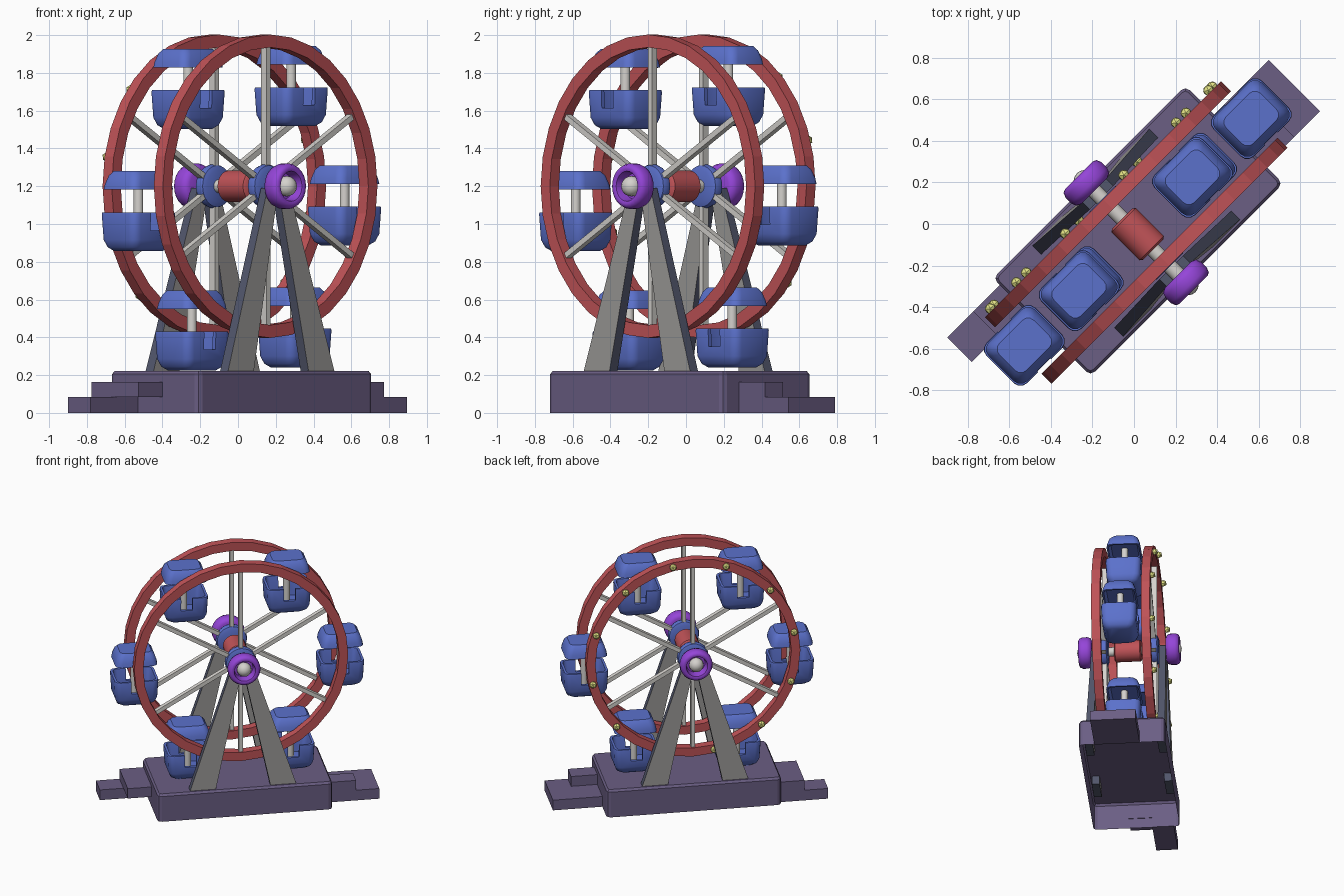
import bpy, bmesh, math
from mathutils import Matrix, Vector

if "Cube" in bpy.data.objects:
    bpy.data.objects.remove(bpy.data.objects["Cube"])

RZ = Matrix.Rotation(math.radians(45), 4, 'Z')   # whole model stands diagonally
CX, CY, CZ = -0.022, -0.037, 1.2                 # wheel centre (local frame, axle along y)

def mat(name, c):
    m = bpy.data.materials.new(name)
    m.diffuse_color = (*c, 1)
    m.use_nodes = True
    m.node_tree.nodes["Principled BSDF"].inputs["Base Color"].default_value = m.diffuse_color
    return m

RED = mat("red", (.52, .085, .095))
BLUE = mat("blue", (.105, .165, .60))
PURPLE = mat("purple", (.30, .06, .69))
BASE = mat("dusky_violet", (.145, .112, .23))
LIGHT = mat("light_grey", (.66, .64, .61))
GREY = mat("mid_grey", (.33, .32, .31))
SLATE = mat("slate", (.085, .095, .15))
YELLOW = mat("pale_yellow", (.82, .82, .25))

def finish(name, bm, *mats, loc=(0, 0, 0), smooth=None, recalc=True):
    if recalc:
        bmesh.ops.recalc_face_normals(bm, faces=bm.faces)
    me = bpy.data.meshes.new(name)
    bm.to_mesh(me)
    bm.free()
    for m in mats:
        me.materials.append(m)
    if smooth:
        me.polygons.foreach_set("use_smooth", [True] * len(me.polygons))
        me.set_sharp_from_angle(angle=math.radians(smooth))
    return place(name, me, loc)

def place(name, me, loc):
    ob = bpy.data.objects.new(name, me)
    bpy.context.collection.objects.link(ob)
    ob.matrix_world = RZ @ Matrix.Translation(loc)
    return ob

def loft(loops, cap_start=True, cap_end=True, closed=False):
    bm = bmesh.new()
    rings = [[bm.verts.new(p) for p in lp] for lp in loops]
    n = len(rings[0])
    pairs = list(zip(rings, rings[1:])) + ([(rings[-1], rings[0])] if closed else [])
    for a, b in pairs:
        for i in range(n):
            j = (i + 1) % n
            bm.faces.new((a[i], a[j], b[j], b[i]))
    if cap_start and not closed:
        bm.faces.new(rings[0][::-1])
    if cap_end and not closed:
        bm.faces.new(rings[-1])
    return bm

def rrect(w, d, r, z, n=3):
    pts = []
    for k, (sx, sy) in enumerate(((1, 1), (-1, 1), (-1, -1), (1, -1))):
        for i in range(n + 1):
            a = math.radians(90 * k + 90 * i / n)
            pts.append((sx * (w / 2 - r) + r * math.cos(a), sy * (d / 2 - r) + r * math.sin(a), z))
    return pts

def lathe(profile, n, **kw):
    # profile of (radius, y) turned about the axle
    return loft([[(r * math.cos(2 * math.pi * i / n), y, r * math.sin(2 * math.pi * i / n))
                  for i in range(n)] for r, y in profile], **kw)

def box(x0, x1, y0, y1, z0, z1):
    return loft([[(x0, y0, z), (x1, y0, z), (x1, y1, z), (x0, y1, z)] for z in (z0, z1)])

# base: hollow below, with soft edges
finish("base", loft([rrect(1.31, .665, .03, 0, 2), rrect(1.31, .665, .03, .205, 2),
                     rrect(1.285, .64, .02, .222, 2)], cap_start=False), BASE, loc=(-.01, CY, 0))

# two steps at each end
finish("left_low_step", box(-1.022, -.66, .083, .25, 0, .083), BASE)
finish("left_high_step", box(-.845, -.66, -.10, .25, .083, .163), BASE)
finish("right_low_step", box(.64, 1.016, -.25, .10, 0, .083), BASE)
finish("right_high_step", box(.64, .842, -.25, -.115, .083, .163), BASE)

# axle and drum
finish("axle", lathe([(.036, -.38), (.036, .38)], 16), LIGHT, loc=(CX, CY, CZ), smooth=40)
finish("drum", lathe([(.07, -.105), (.083, -.095), (.083, .095), (.07, .105)], 20), RED,
       loc=(CX, CY - .01, CZ), smooth=40)

for s, side in ((-1, "front"), (1, "back")):
    # wheel rim
    finish(side + "_rim", lathe([(.735, -.034), (.803, -.034), (.803, .034), (.735, .034)], 32, closed=True),
           RED, loc=(CX, CY + s * .192, CZ))
    # spokes
    bm = bmesh.new()
    for k in range(6):
        b = box(.05, .75, -.02, .02, -.015, .015)
        b.transform(Matrix.Rotation(math.radians(30 + 60 * k), 4, 'Y'))
        tmp = bpy.data.meshes.new("tmp")
        b.to_mesh(tmp)
        b.free()
        bm.from_mesh(tmp)
        bpy.data.meshes.remove(tmp)
    finish(side + "_spokes", bm, LIGHT, loc=(CX, CY + s * .192, CZ))
    # hub
    finish(side + "_hub", lathe([(.085, -.035), (.11, -.025), (.118, 0), (.11, .025), (.085, .035)], 24),
           BLUE, loc=(CX, CY + s * .195, CZ), smooth=50)
    # hollow end cap with a round axle nut
    prof = [(.09, .285), (.112, .295), (.121, .32), (.121, .36), (.112, .382), (.095, .39),
            (.08, .384), (.075, .36), (.07, .325)]
    finish(side + "_cap", lathe([(r, s * y) for r, y in prof], 24), PURPLE, loc=(CX, CY, CZ), smooth=50)
    bm = bmesh.new()
    bmesh.ops.create_uvsphere(bm, u_segments=16, v_segments=10, radius=.054)
    finish(side + "_axle_nut", bm, LIGHT, loc=(CX, CY + s * .35, CZ), smooth=60)
    # tapered legs: grey broad faces, slate edges
    for t, hand in ((-1, "left"), (1, "right")):
        def section(xc, w, yc, d, z):
            return [(t * xc + a * w / 2, s * yc + b * d / 2, z)
                    for a, b in ((-1, -1), (1, -1), (1, 1), (-1, 1))]
        bm = loft([section(.318, .20, .28, .06, .16), section(.04, .08, .262, .05, 1.19)])
        bm.normal_update()
        for f in bm.faces:
            f.material_index = 0 if abs(f.normal.y) > .7 else 1
        finish(f"{side}_{hand}_leg", bm, GREY, SLATE, loc=(CX, CY, 0))

# bulbs on the back rim
for k in range(12):
    a = math.radians(18.5 + 30 * k)
    bm = bmesh.new()
    bmesh.ops.create_icosphere(bm, subdivisions=1, radius=.029)
    finish("bulb", bm, YELLOW,
           loc=(CX + .77 * math.cos(a), CY + .238, CZ + .77 * math.sin(a)))

# cabin tub with a doorway notch in both broad sides (z = 0 is the roof edge)
tub = finish("tub_helper", loft([
    rrect(.23, .18, .04, -.325), rrect(.285, .23, .045, -.305), rrect(.315, .262, .045, -.265),
    rrect(.33, .275, .045, -.13), rrect(.325, .27, .043, -.12),
    rrect(.29, .235, .035, -.12), rrect(.285, .23, .035, -.13), rrect(.26, .21, .03, -.28)]), BLUE)
cutter = finish("notch_cutter", box(-.043, .043, -.2, .2, -.215, -.05), BLUE)
cutter.hide_render = True
mod = tub.modifiers.new("notch", 'BOOLEAN')
mod.operation, mod.object, mod.solver = 'DIFFERENCE', cutter, 'EXACT'
bpy.context.view_layer.update()
tub_mesh = bpy.data.meshes.new_from_object(tub.evaluated_get(bpy.context.evaluated_depsgraph_get()))
tub_mesh.polygons.foreach_set("use_smooth", [True] * len(tub_mesh.polygons))
tub_mesh.set_sharp_from_angle(angle=math.radians(35))
bpy.data.objects.remove(tub)
bpy.data.objects.remove(cutter)

# cabins hang level around the wheel
for k in range(6):
    a = math.radians(1.2 + 60 * k)
    loc = (-.014 + .772 * math.cos(a), CY - .003, 1.197 + .738 * math.sin(a))
    place("cabin_tub", tub_mesh, loc)
    finish("cabin_roof", loft([
        rrect(.25, .2, .03, .04), rrect(.285, .235, .04, 0), rrect(.315, .262, .045, 0),
        rrect(.305, .252, .045, .03), rrect(.275, .225, .045, .075), rrect(.235, .185, .04, .098)]),
        BLUE, loc=loc, smooth=35)
    bm = bmesh.new()
    bmesh.ops.create_cone(bm, cap_ends=True, segments=12, radius1=.026, radius2=.026, depth=.34,
                          matrix=Matrix.Translation((0, 0, -.12)))
    finish("cabin_pole", bm, LIGHT, loc=loc, smooth=40)
